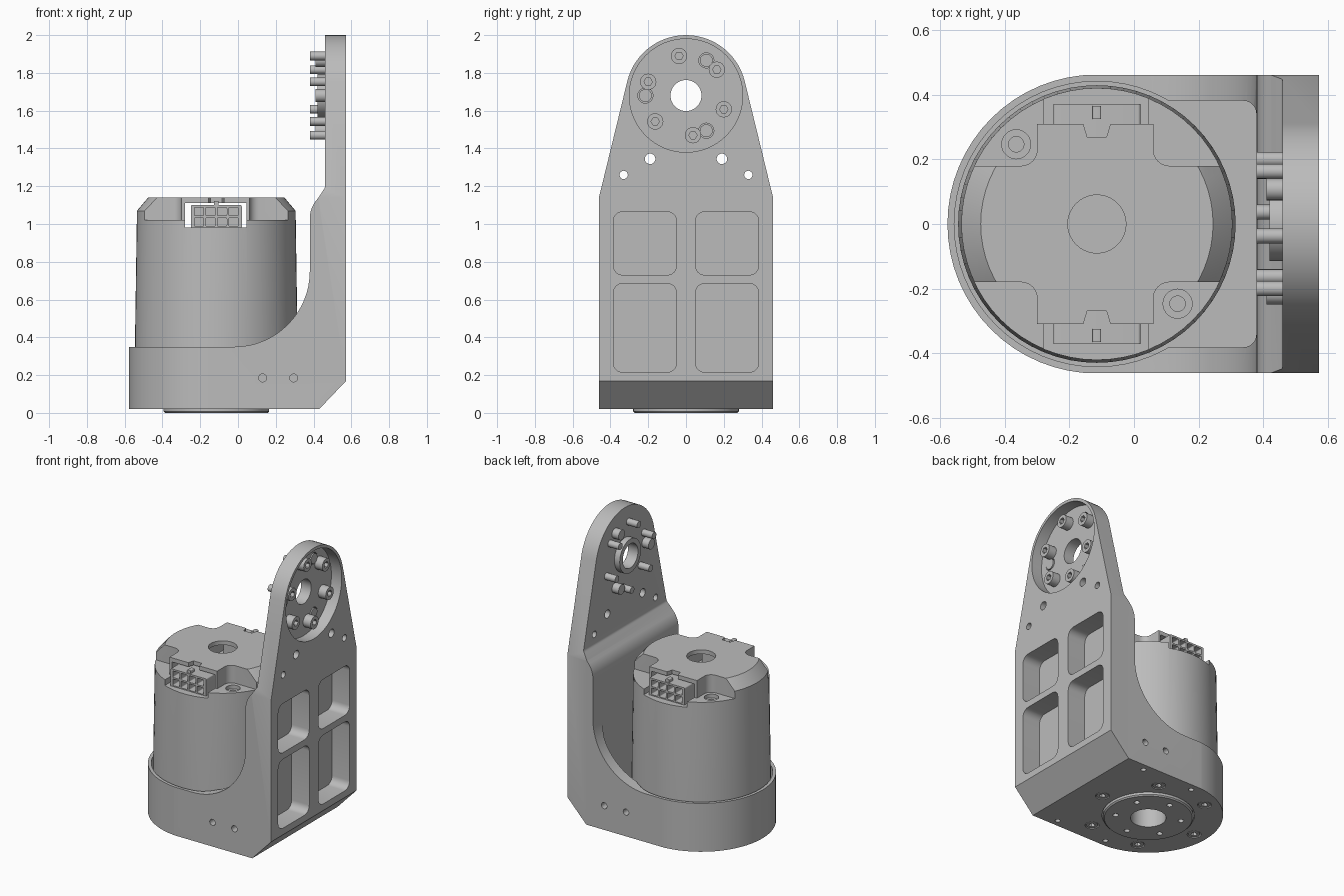
import bpy, bmesh
from math import cos, sin, pi, radians

cube = bpy.data.objects.get("Cube")
if cube:
    bpy.data.objects.remove(cube, do_unlink=True)

grey = bpy.data.materials.new("machined_grey")
grey.use_nodes = True
grey.diffuse_color = (0.5, 0.5, 0.5, 1)
grey.node_tree.nodes["Principled BSDF"].inputs["Base Color"].default_value = (0.5, 0.5, 0.5, 1)

AX = -0.115          # motor axis in x
HUB = (0, 1.68)      # upper pivot in y, z


def arc(cx, cy, r, a0, a1, n):
    return [(cx + r * cos(radians(a0 + (a1 - a0) * i / n)),
             cy + r * sin(radians(a0 + (a1 - a0) * i / n))) for i in range(n + 1)]


def circle(c, r, n=32):
    return arc(c[0], c[1], r, 0, 360, n)[:-1]


def round_rect(x0, x1, y0, y1, r):
    return (arc(x1 - r, y1 - r, r, 0, 90, 6) + arc(x0 + r, y1 - r, r, 90, 180, 6)
            + arc(x0 + r, y0 + r, r, 180, 270, 6) + arc(x1 - r, y0 + r, r, 270, 360, 6))


def loft(name, rings):
    """Closed solid through a stack of equal rings."""
    bm = bmesh.new()
    loops = [[bm.verts.new(p) for p in ring] for ring in rings]
    n = len(loops[0])
    for a, b in zip(loops, loops[1:]):
        for i in range(n):
            j = (i + 1) % n
            bm.faces.new((a[i], a[j], b[j], b[i]))
    bm.faces.new(loops[0][::-1])
    bm.faces.new(loops[-1])
    bmesh.ops.recalc_face_normals(bm, faces=bm.faces)
    mesh = bpy.data.meshes.new(name)
    bm.to_mesh(mesh)
    bm.free()
    mesh.materials.append(grey)
    ob = bpy.data.objects.new(name, mesh)
    bpy.context.collection.objects.link(ob)
    return ob


def prism(name, axis, pts, a, b):
    """Extrude a 2D outline along an axis from a to b."""
    place = {"x": lambda p, t: (t, p[0], p[1]),
             "y": lambda p, t: (p[0], t, p[1]),
             "z": lambda p, t: (p[0], p[1], t)}[axis]
    return loft(name, [[place(p, t) for p in pts] for t in (a, b)])


def boolean(ob, tool, op="DIFFERENCE"):
    mod = ob.modifiers.new("cut", "BOOLEAN")
    mod.operation, mod.solver, mod.object = op, "EXACT", tool
    bpy.context.view_layer.objects.active = ob
    bpy.ops.object.modifier_apply(modifier=mod.name)
    bpy.data.objects.remove(tool, do_unlink=True)


def cut(ob, axis, pts, a, b):
    boolean(ob, prism("cutter", axis, pts, a, b))


def polar(c, r, deg):
    return (c[0] + r * cos(radians(deg)), c[1] + r * sin(radians(deg)))


# Bracket: side profile crossed with the D-shaped plan and the tapered upright
profile = ([(-0.7, 0.02), (0.43, 0.02), (0.573, 0.17), (0.573, 2.1), (0.46, 2.1), (0.46, 1.2)]
           + arc(0.43, 1.2, 0.03, 0, -45, 3) + arc(0.53, 1.03, 0.15, 135, 180, 6)
           + arc(-0.02, 0.75, 0.4, 0, -90, 16) + [(-0.7, 0.35)])
bracket = prism("bracket", "y", profile, -0.6, 0.6)
plan = arc(AX, 0, 0.463, 90, 270, 32) + [(0.7, -0.463), (0.7, 0.463)]
boolean(bracket, prism("cutter", "z", plan, -0.1, 2.3), "INTERSECT")
upright = [(-0.461, -0.1), (0.461, -0.1), (0.461, 1.14)] + arc(0, 1.68, 0.32, 13, 167, 28) + [(-0.461, 1.14)]
boolean(bracket, prism("cutter", "x", upright, -1, 1), "INTERSECT")

# Motor seat and clearance pocket
cut(bracket, "z", circle((AX, 0), 0.442, 64), 0.1, 1.5)
cut(bracket, "z", round_rect(AX, 0.379, -0.382, 0.382, 0.04), 0.101, 1.02)
cut(bracket, "z", circle((AX, 0), 0.286, 48), -0.1, 0.2)

# Lightening windows in the outer face
for s in (-1, 1):
    y0, y1 = sorted((s * 0.05, s * 0.385))
    for z0, z1 in ((0.215, 0.685), (0.73, 1.065)):
        cut(bracket, "x", round_rect(y0, y1, z0, z1, 0.05), 0.44, 0.7)
    # Small mounting holes
    cut(bracket, "x", circle((s * 0.19, 1.345), 0.028, 20), 0.3, 0.7)
    cut(bracket, "x", circle((s * 0.33, 1.26), 0.022, 20), 0.3, 0.7)
    for x in (0.13, 0.295):
        cut(bracket, "y", circle((x, 0.185), 0.021, 20), s * 0.41, s * 0.6)
    for x in (AX, 0.27):
        cut(bracket, "z", circle((x, s * 0.412), 0.017, 16), -0.1, 0.07)

# Pivot recess and bore, with a raised ring on the inner side
cut(bracket, "x", circle(HUB, 0.3, 64), 0.495, 0.7)
pivot_ring = prism("pivot_ring", "x", circle(HUB, 0.115, 40), 0.42, 0.47)
for ob in (bracket, pivot_ring):
    cut(ob, "x", circle(HUB, 0.082, 40), 0.3, 0.7)

# Pivot screws: shank inside, socket head outside
for k in range(6):
    c = polar(HUB, 0.213, 40 + 60 * k)
    prism("pivot_screw_shank", "x", circle(c, 0.023, 20), 0.38, 0.5)
    head = prism("pivot_screw_head", "x", circle(c, 0.043, 24), 0.49, 0.552)
    cut(head, "x", circle(c, 0.022, 6), 0.52, 0.6)

# Pivot dowel pins
for k in range(3):
    c = polar(HUB, 0.215, 60 + 120 * k)
    cut(bracket, "x", circle(c, 0.04, 24), 0.475, 0.6)
    prism("pivot_pin", "x", circle(c, 0.034, 24), 0.41, 0.5)

# Base screws sunk into the underside
for k in range(6):
    c = polar((AX, 0), 0.37, 60 * k)
    cut(bracket, "z", circle(c, 0.043, 24), -0.1, 0.06)
    head = prism("base_screw", "z", circle(c, 0.037, 24), 0.022, 0.065)
    cut(head, "z", circle(c, 0.02, 6), -0.1, 0.045)

# Motor body: turned can with output flange below and chamfered cap above
steps = [(0, 0.272), (0.008, 0.28), (0.105, 0.28), (0.105, 0.43), (0.4, 0.43),
         (1.07, 0.42), (1.135, 0.365), (1.14, 0.36)]
motor = loft("motor_body", [[(x, y, z) for x, y in circle((AX, 0), r, 64)] for z, r in steps])
cut(motor, "z", circle((AX, 0), 0.09, 40), 0.95, 1.3)
cut(motor, "z", circle((AX, 0), 0.11, 40), -0.1, 0.2)
for k in range(6):
    cut(motor, "z", circle(polar((AX, 0), 0.205, 30 + 60 * k), 0.018, 16), -0.1, 0.06)

# Stepped shoulders at front and back of the cap
shoulder = ([(-0.7, 0.18)] + arc(-0.35, 0.23, 0.05, -90, 0, 6)
            + [(-0.3, 0.31), (-0.157, 0.31), (-0.145, 0.27), (-0.085, 0.27), (-0.073, 0.31), (0.06, 0.31)]
            + arc(0.11, 0.23, 0.05, 180, 270, 6) + [(0.5, 0.18), (0.5, 0.6), (-0.7, 0.6)])
for s in (-1, 1):
    cut(motor, "z", [(x, s * y) for x, y in shoulder], 1.02, 1.3)
    c = (AX - s * 0.25, s * 0.247)
    cut(motor, "z", circle(c, 0.045, 28), 0.995, 1.3)
    cut(motor, "z", circle(c, 0.024, 20), 0.93, 1.3)

# Cable passage through the cap
cut(motor, "y", [(-0.28, 0.982), (0.045, 0.982), (0.045, 1.112), (-0.28, 1.112)], -0.6, 0.6)

# Plug sockets at both ends of the passage: two rows of four cells
for s in (-1, 1):
    plug = prism("plug_socket", "y", round_rect(-0.25, 0.02, 0.978, 1.1, 0.008), s * 0.2, s * 0.372)
    for col in range(4):
        for row in range(2):
            x, z = AX + (col - 1.5) * 0.061, 1.011 + row * 0.055
            cut(plug, "y", round_rect(x - 0.025, x + 0.025, z - 0.022, z + 0.022, 0.006), s * 0.28, s * 0.45)
    prism("plug_latch", "y", round_rect(AX - 0.013, AX + 0.013, 1.09, 1.122, 0.005), s * 0.325, s * 0.365)

# Smooth the turned surfaces, keep machined edges sharp
bpy.ops.object.select_all(action="DESELECT")
for ob in bpy.context.collection.objects:
    if ob.type == "MESH" and grey.name in ob.data.materials:
        ob.select_set(True)
        bpy.context.view_layer.objects.active = ob
bpy.ops.object.shade_smooth_by_angle(angle=radians(30))
